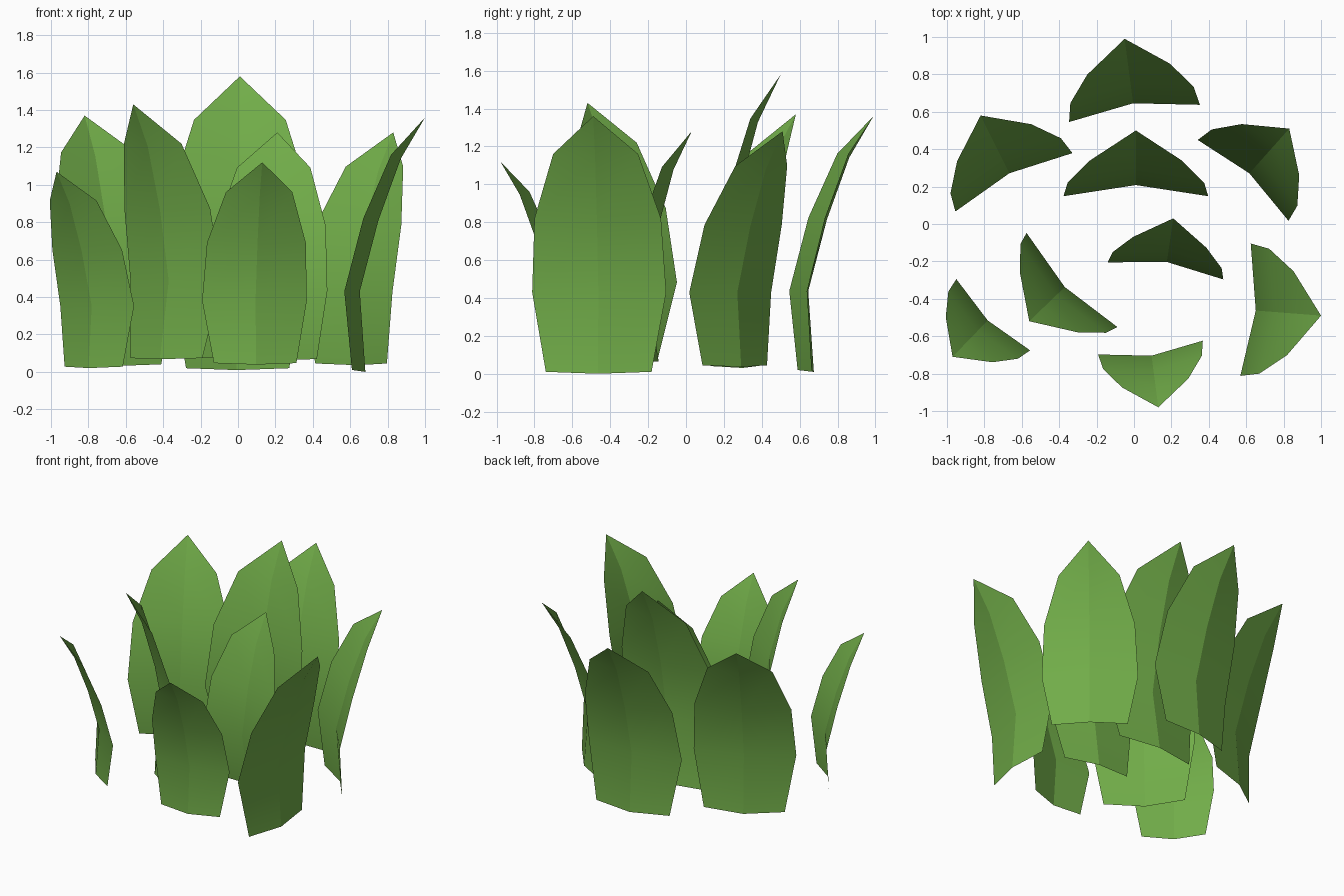
import bpy, bmesh
from math import radians
from mathutils import Matrix, Vector

if "Cube" in bpy.data.objects:
    bpy.data.objects.remove(bpy.data.objects["Cube"])

green = bpy.data.materials.new("leaf green")
green.diffuse_color = (0.165, 0.415, 0.066, 1)
green.use_nodes = True
green.node_tree.nodes["Principled BSDF"].inputs["Base Color"].default_value = green.diffuse_color

# Leaf rows, measured from the tip: half width, midrib reach, edge reach, midrib z, edge z
ROWS = [(0.28, -0.32, -0.37, -1.36, -1.35),
        (0.355, -0.35, -0.405, -0.93, -0.93),
        (0.335, -0.25, -0.305, -0.55, -0.54),
        (0.225, -0.13, -0.165, -0.22, -0.20)]


def leaf(name, tip, yaw, scale, upright=0):
    """Folded sheet leaf: x is outward, y is across, the tip is the origin."""
    bm = bmesh.new()
    top = bm.verts.new((0, 0, 0))
    rows = [[bm.verts.new((edge, -w, ez)), bm.verts.new((mid, 0, mz)),
             bm.verts.new((edge, w, ez))] for w, mid, edge, mz, ez in ROWS]
    for low, high in zip(rows, rows[1:]):
        for i in (0, 1):
            bm.faces.new((low[i], low[i + 1], high[i + 1], high[i]))
    for i in (0, 1):
        bm.faces.new((rows[-1][i], rows[-1][i + 1], top))
    # smooth along the leaf, sharp fold on the midrib
    mids = {r[1] for r in rows} | {top}
    for e in bm.edges:
        e.smooth = not (e.verts[0] in mids and e.verts[1] in mids)
    for f in bm.faces:
        f.smooth = True
    bm.transform(Matrix.Translation(Vector(tip))
                 @ Matrix.Rotation(radians(yaw), 4, 'Z')
                 @ Matrix.Rotation(radians(-upright), 4, 'Y')
                 @ Matrix.Scale(scale, 4))
    mesh = bpy.data.meshes.new(name)
    bm.to_mesh(mesh)
    bm.free()
    mesh.materials.append(green)
    bpy.context.collection.objects.link(bpy.data.objects.new(name, mesh))


# Outer ring of leaning leaves
OUTER = [((-0.05, 0.99, 1.36), 97.5, 0.993),
         ((-0.82, 0.58, 1.37), 116.5, 0.985),
         ((0.83, 0.51, 1.28), 48.3, 0.915),
         ((-0.97, -0.71, 1.07), 226, 0.772),
         ((0.13, -0.98, 1.12), 277.5, 0.795),
         ((1.0, -0.49, 1.36), -4.5, 1.0)]
for n, (tip, yaw, s) in enumerate(OUTER, 1):
    leaf(f"outer_leaf_{n}", tip, yaw, s)

# Inner ring of more upright leaves
INNER = [((0.01, 0.50, 1.58), 90, 1.09),
         ((0.21, 0.03, 1.28), 81.6, 0.88),
         ((-0.56, -0.52, 1.43), 224, 0.985)]
for n, (tip, yaw, s) in enumerate(INNER, 1):
    leaf(f"inner_leaf_{n}", tip, yaw, s, upright=5)
